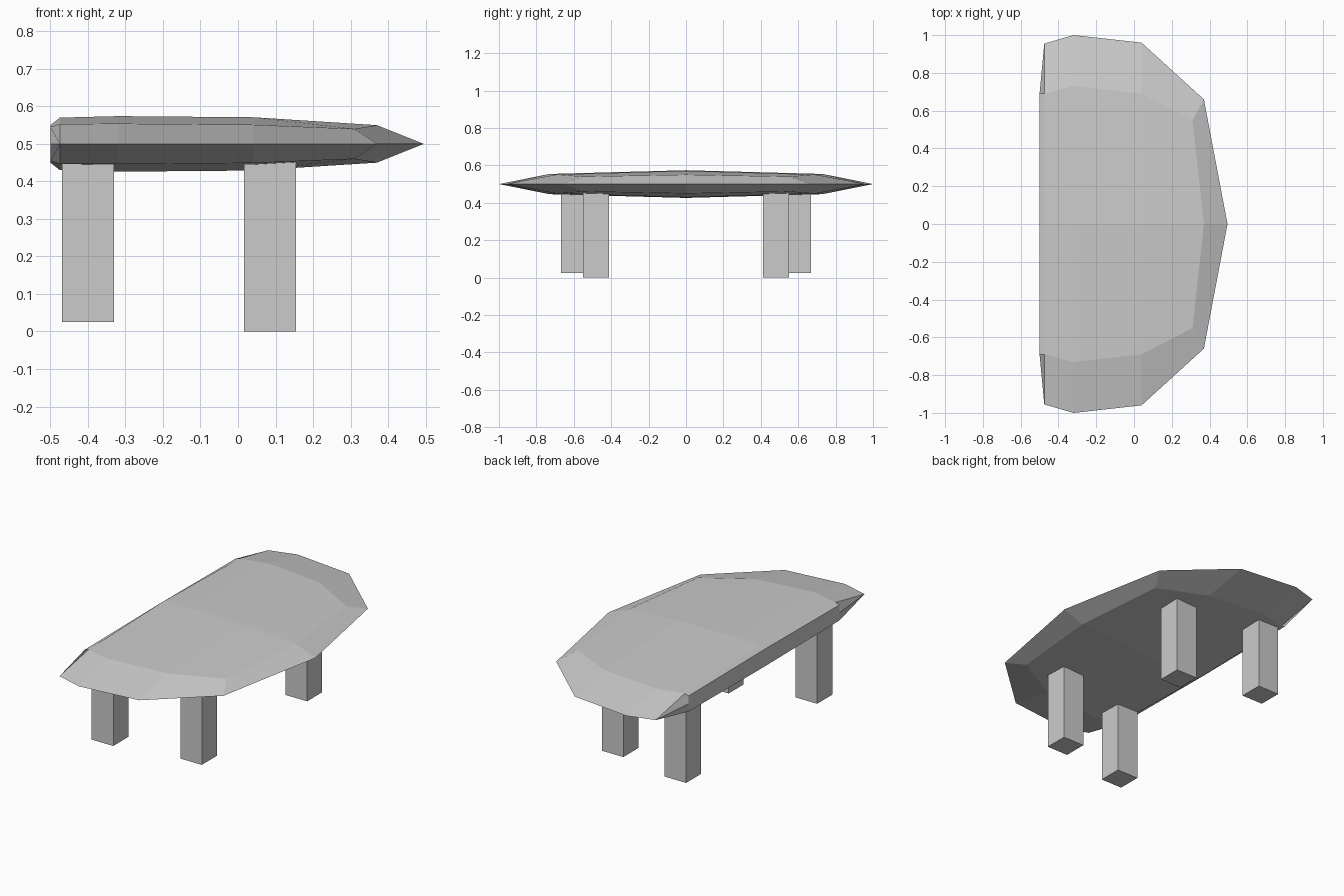
import bpy

cube = bpy.data.objects.get("Cube")
if cube:
    bpy.data.objects.remove(cube, do_unlink=True)

# One plain grey for everything
grey = bpy.data.materials.new("light_grey")
grey.use_nodes = True
color = (0.6, 0.6, 0.6, 1)
grey.diffuse_color = color
grey.node_tree.nodes["Principled BSDF"].inputs["Base Color"].default_value = color


def add_mesh(name, verts, faces, location=(0, 0, 0)):
    mesh = bpy.data.meshes.new(name)
    mesh.from_pydata(verts, [], faces)
    mesh.materials.append(grey)
    obj = bpy.data.objects.new(name, mesh)
    obj.location = location
    bpy.context.collection.objects.link(obj)
    return obj


# Faceted slab: upper quarter as three rows, from centre line to rim
centre = [(-.5, 0, .05), (-.475, 0, .07), (-.32, 0, .074),
          (.04, 0, .071), (.37, 0, .05), (.495, 0, 0)]
shoulder = [(-.5, .69, .045), (-.475, .69, .053), (-.32, .73, .054),
            (.04, .69, .051), (.31, .55, .04), (.37, .66, 0)]
rim = [(-.5, .69, 0), (-.475, .955, 0), (-.32, 1, 0),
       (.04, .96, 0), (.37, .66, 0)]
back_middle = (-.5, 0, 0)

points = []
quads = []


def add_quad(*corners):
    quads.append(tuple(range(len(points), len(points) + len(corners))))
    points.extend(corners)


for inner, outer in ((centre, shoulder), (shoulder, rim)):
    for i in range(len(outer) - 1):
        add_quad(inner[i], inner[i + 1], outer[i + 1], outer[i])
add_quad(back_middle, centre[0], shoulder[0], rim[0])

slab = add_mesh("table_top", points, quads, (0, 0, .5))
mirror = slab.modifiers.new("mirror", 'MIRROR')
mirror.use_axis = (False, True, True)
weld = slab.modifiers.new("weld", 'WELD')
weld.merge_threshold = 0.001


# Square legs, mirrored front to back
def add_leg(name, x, y, bottom, top=.465):
    bpy.ops.mesh.primitive_cube_add(size=1, location=(x, y, (bottom + top) / 2))
    leg = bpy.context.object
    leg.name = name
    leg.scale = (.138, .138, top - bottom)
    leg.data.materials.append(grey)


for side, sign in (("front", -1), ("back", 1)):
    add_leg(side + "_outer_leg", -.4, sign * .6, .025)
    add_leg(side + "_inner_leg", .085, sign * .482, 0)
